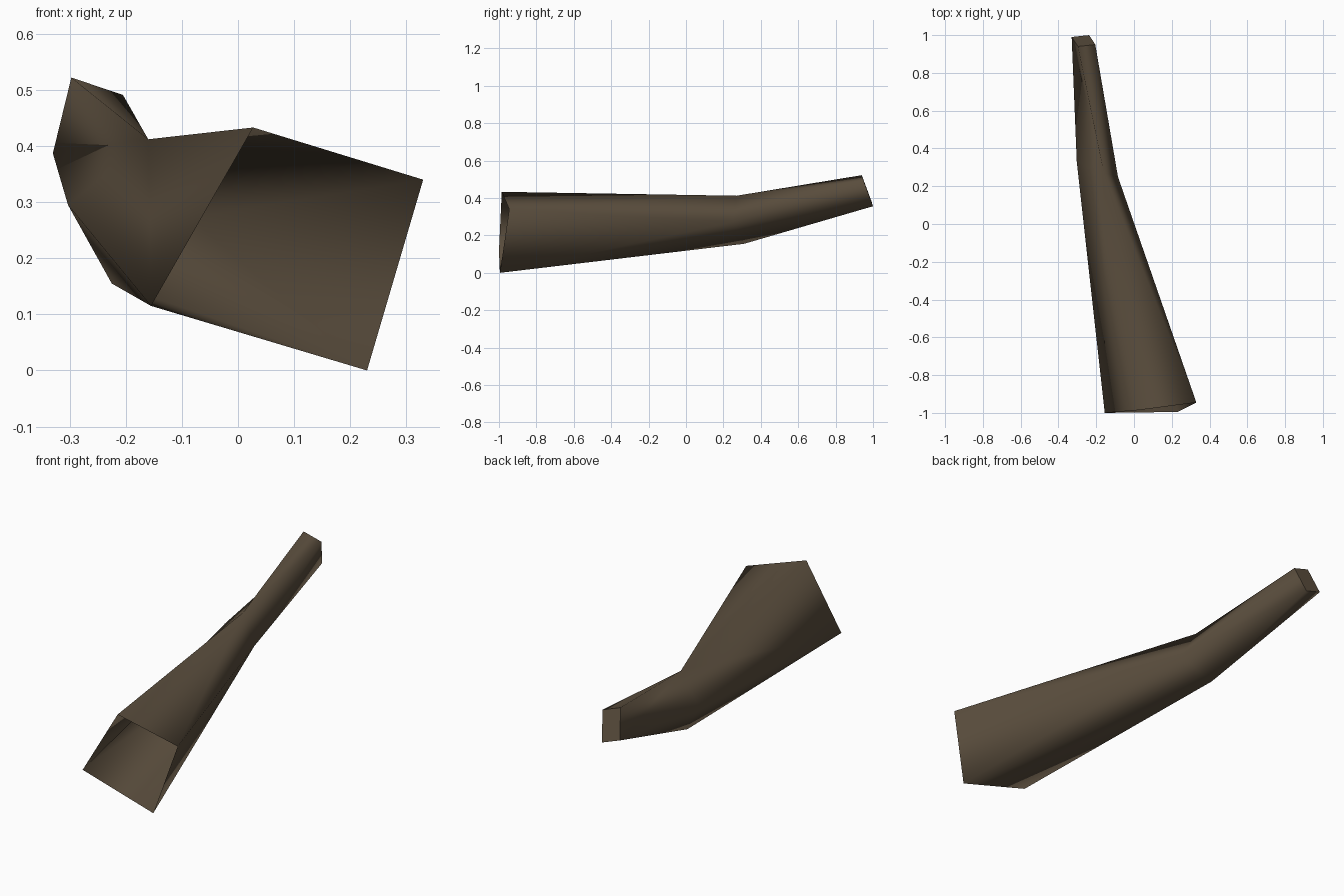
import bpy, bmesh

if "Cube" in bpy.data.objects:
    bpy.data.objects.remove(bpy.data.objects["Cube"])

brown = bpy.data.materials.new("dark_brown")
brown.diffuse_color = (0.105, 0.077, 0.048, 1)
brown.use_nodes = True
brown.node_tree.nodes["Principled BSDF"].inputs["Base Color"].default_value = brown.diffuse_color

# Four-sided sections: top, right, bottom, left corners
sections = [
    [(0.027, -0.985, 0.433), (0.33, -0.945, 0.34), (0.23, -0.995, 0.0), (-0.155, -1.0, 0.115)],
    [(-0.16, 0.27, 0.412), (-0.085, 0.25, 0.272), (-0.225, 0.31, 0.155), (-0.303, 0.33, 0.295)],
    [(-0.297, 0.94, 0.522), (-0.205, 0.95, 0.491), (-0.238, 1.0, 0.356), (-0.33, 0.99, 0.387)],
]

bm = bmesh.new()
rings = [[bm.verts.new(p) for p in s] for s in sections]

# Bent tapering sides, open at the wide front end; each side is split along one diagonal
for k in range(2):
    near, far = rings[k], rings[k + 1]
    for i in range(4):
        j = (i + 1) % 4
        a, b, c, d = near[i], near[j], far[j], far[i]
        forward = (k == 0 and i == 3) or (k == 1 and i != 3)
        tris = ((a, b, c), (a, c, d)) if forward else ((a, b, d), (b, c, d))
        for t in tris:
            bm.faces.new(t).smooth = True

# Small flat cap on the narrow back end
cap = bm.faces.new(rings[2])
bmesh.ops.recalc_face_normals(bm, faces=bm.faces[:])
for e in cap.edges:
    e.smooth = False

mesh = bpy.data.meshes.new("bent_tube")
bm.to_mesh(mesh)
bm.free()
mesh.materials.append(brown)
tube = bpy.data.objects.new("bent_tube", mesh)
bpy.context.collection.objects.link(tube)
